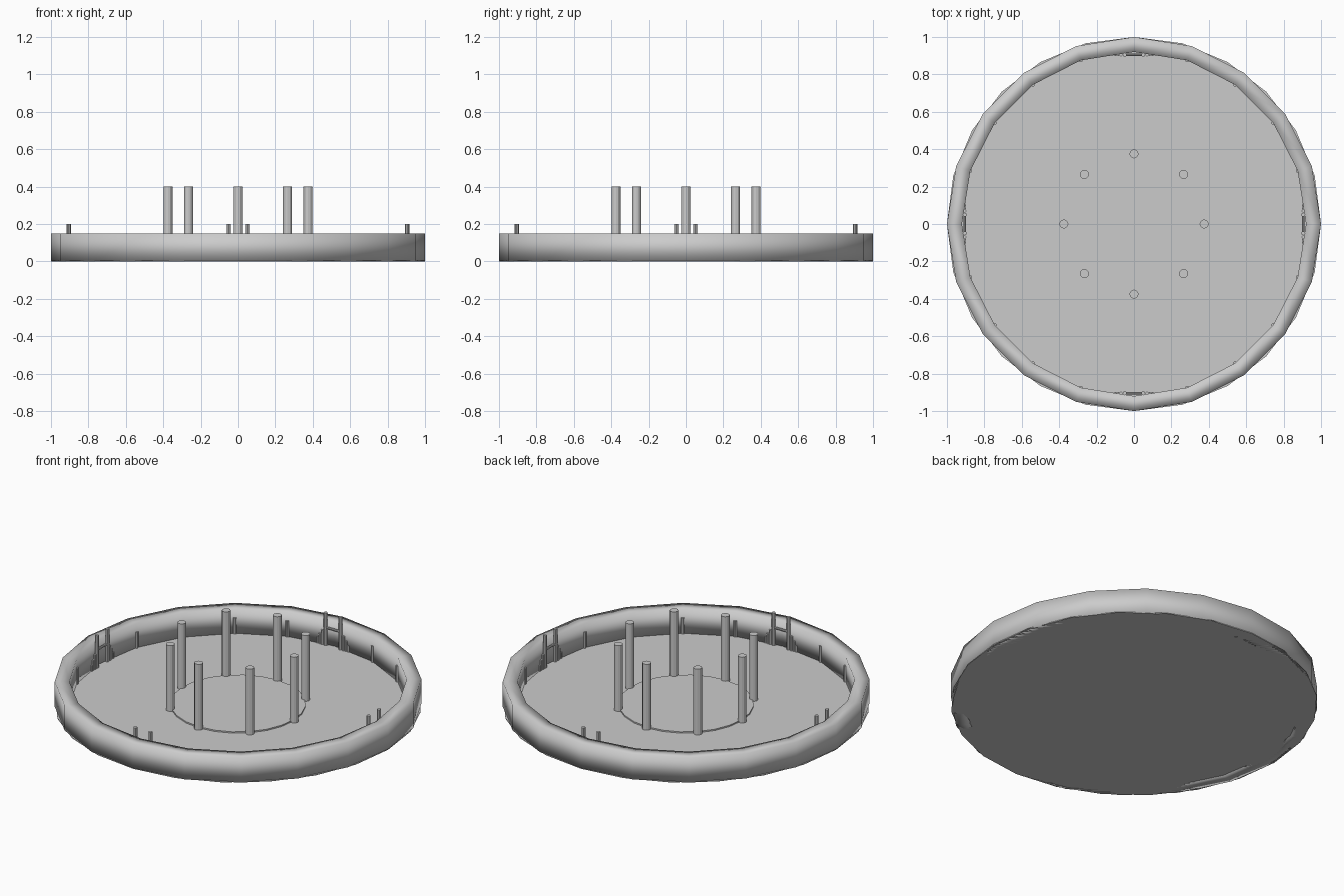
import bpy, bmesh
from math import sin, cos, pi, radians

if "Cube" in bpy.data.objects:
    bpy.data.objects.remove(bpy.data.objects["Cube"])


def mesh_object(name, bm, smooth=False):
    bmesh.ops.recalc_face_normals(bm, faces=bm.faces)
    mesh = bpy.data.meshes.new(name)
    bm.to_mesh(mesh)
    bm.free()
    for poly in mesh.polygons:
        poly.use_smooth = smooth
    obj = bpy.data.objects.new(name, mesh)
    bpy.context.collection.objects.link(obj)
    return obj


def cylinder(name, radius, z0, z1, x=0, y=0, sides=12):
    bm = bmesh.new()
    bmesh.ops.create_cone(bm, cap_ends=True, segments=sides, radius1=radius,
                          radius2=radius, depth=z1 - z0)
    bmesh.ops.translate(bm, verts=bm.verts, vec=(x, y, (z0 + z1) / 2))
    return mesh_object(name, bm)


def ring(name, profile, sides):
    bm = bmesh.new()
    loops = [[bm.verts.new((r * cos(2 * pi * i / sides), r * sin(2 * pi * i / sides), z))
              for r, z in profile] for i in range(sides)]
    n = len(profile)
    for i in range(sides):
        a, b = loops[i], loops[(i + 1) % sides]
        for j in range(n):
            k = (j + 1) % n
            bm.faces.new((a[j], b[j], b[k], a[k]))
    return mesh_object(name, bm, True)


# floor and surrounding wall
cylinder("floor", 1.0, 0, 0.004, sides=24)
ring("outer_wall", [(1.0, 0), (1.0, 0.15), (0.92, 0.15), (0.92, 0)], 20)

# raised centre disc with its circle of posts
cylinder("centre_disc", 0.37, 0, 0.012, sides=24)
for i in range(8):
    a = i * pi / 4
    cylinder("centre_post", 0.024, 0, 0.4, 0.375 * cos(a), 0.375 * sin(a))

# small pegs at the wall corners, leaving the four gates free
for i in range(20):
    if i % 5:
        a = radians(18 * i)
        cylinder("wall_peg", 0.01, 0, 0.1, 0.92 * cos(a), 0.92 * sin(a), 8)

# four gates: tall posts, stepped side pegs and a crossbar
for i in range(4):
    c, s = cos(i * pi / 2), sin(i * pi / 2)
    for side in (-1, 1):
        for offset, height, radius in ((0.05, 0.2, 0.011), (0.07, 0.09, 0.009),
                                       (0.087, 0.065, 0.008), (0.102, 0.04, 0.008)):
            t = side * offset
            cylinder("gate_post", radius, 0, height, 0.905 * c - t * s, 0.905 * s + t * c, 8)
    bar = cylinder("gate_crossbar", 0.007, -0.05, 0.05, sides=8)
    bar.location = (0.905 * c, 0.905 * s, 0.11)
    bar.rotation_euler = (pi / 2, 0, i * pi / 2)
